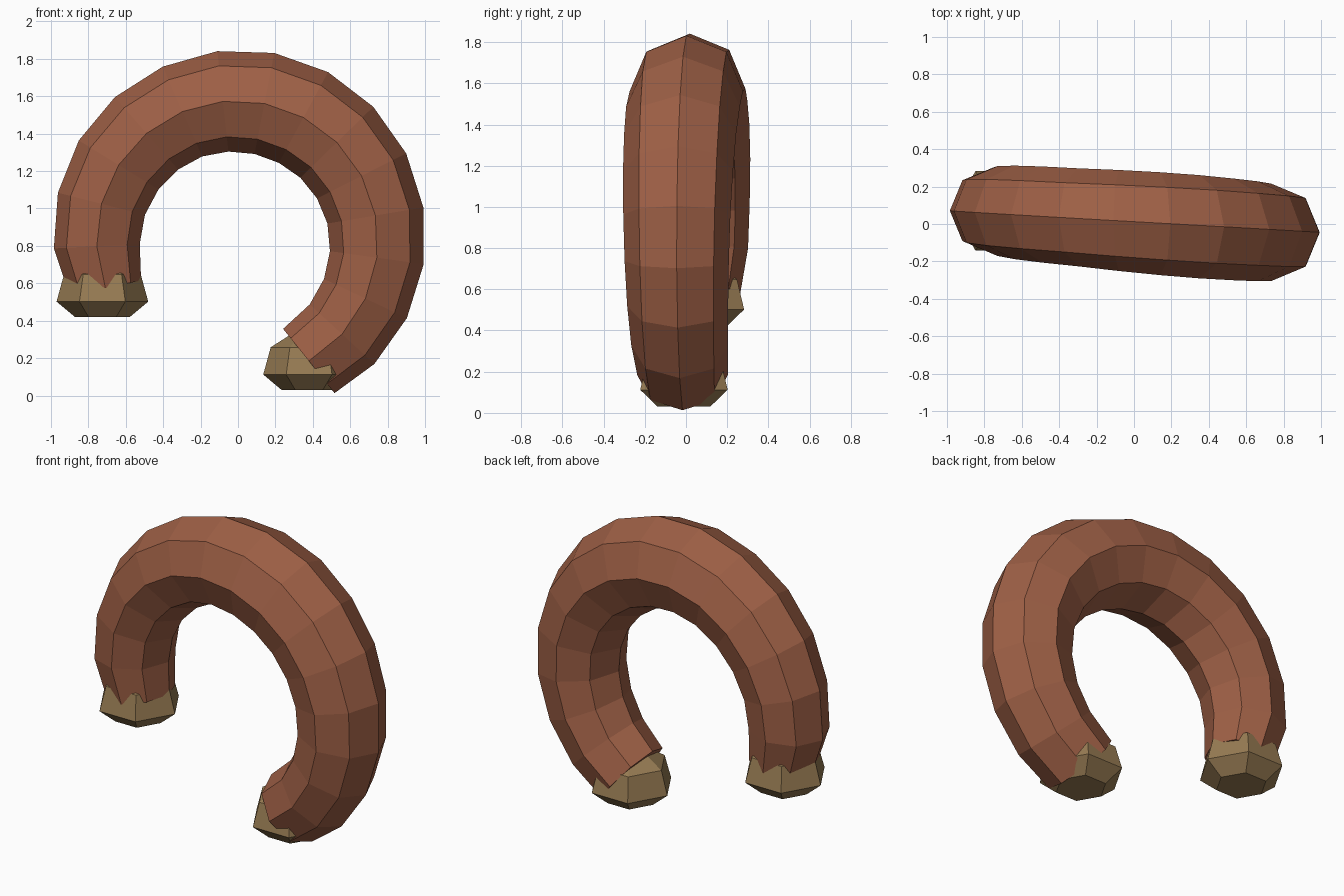
import bpy
import bmesh
from math import sin, cos, radians, pi

cube = bpy.data.objects.get("Cube")
if cube:
    bpy.data.objects.remove(cube, do_unlink=True)


def material(name, rgb):
    mat = bpy.data.materials.new(name)
    mat.use_nodes = True
    mat.diffuse_color = (*rgb, 1)
    mat.node_tree.nodes["Principled BSDF"].inputs["Base Color"].default_value = (*rgb, 1)
    return mat


def loft(name, rings, mat):
    """Skin a list of equal-sized point rings and cap both ends."""
    bm = bmesh.new()
    loops = [[bm.verts.new(p) for p in ring] for ring in rings]
    n = len(loops[0])
    for a, b in zip(loops, loops[1:]):
        for i in range(n):
            j = (i + 1) % n
            bm.faces.new((a[i], a[j], b[j], b[i]))
    bm.faces.new(loops[0])
    bm.faces.new(loops[-1])
    bmesh.ops.recalc_face_normals(bm, faces=bm.faces)
    mesh = bpy.data.meshes.new(name)
    bm.to_mesh(mesh)
    bm.free()
    mesh.materials.append(mat)
    obj = bpy.data.objects.new(name, mesh)
    bpy.context.collection.objects.link(obj)
    return obj


brown = material("reddish brown", (0.34, 0.115, 0.06))
tan = material("dull tan", (0.31, 0.2, 0.087))

# Curved tube: octagonal section swept round an open ring, thickest at the top
thickness = [0.195, 0.23, 0.24, 0.25, 0.257, 0.262, 0.27, 0.275,
             0.276, 0.272, 0.267, 0.26, 0.253, 0.245, 0.235, 0.22]
last = len(thickness) - 1
step = 260.5 / last
rings = []
for k, r in enumerate(thickness):
    angle = radians(200.5 - step * k)
    major = 0.757 - 0.022 * sin(pi * k / last) ** 2
    cx, cz = major * cos(angle), 0.84 + major * sin(angle)
    cy = 0.0125 - 0.0777 * cx
    # End sections lie square to their own segment
    tilt = angle + radians(step / 2) * ((k == last) - (k == 0))
    ring = []
    for s in range(8):
        a = s * pi / 4
        out = r * cos(a)
        ring.append((cx + out * cos(tilt), cy + r * sin(a), cz + out * sin(tilt)))
    rings.append(ring)
loft("curved_tube", rings, brown)

# Six-sided rounded knobs at the two ends
profile = [(0.147, 0), (0.245, 0.082), (0.205, 0.228), (0.1, 0.295)]
for name, x, y, z in (("right_end_knob", -0.725, 0.07, 0.42),
                      ("left_end_knob", 0.38, -0.01, 0.03)):
    loft(name, [[(x + r * cos(i * pi / 3), y + r * sin(i * pi / 3), z + h)
                 for i in range(6)] for r, h in profile], tan)
